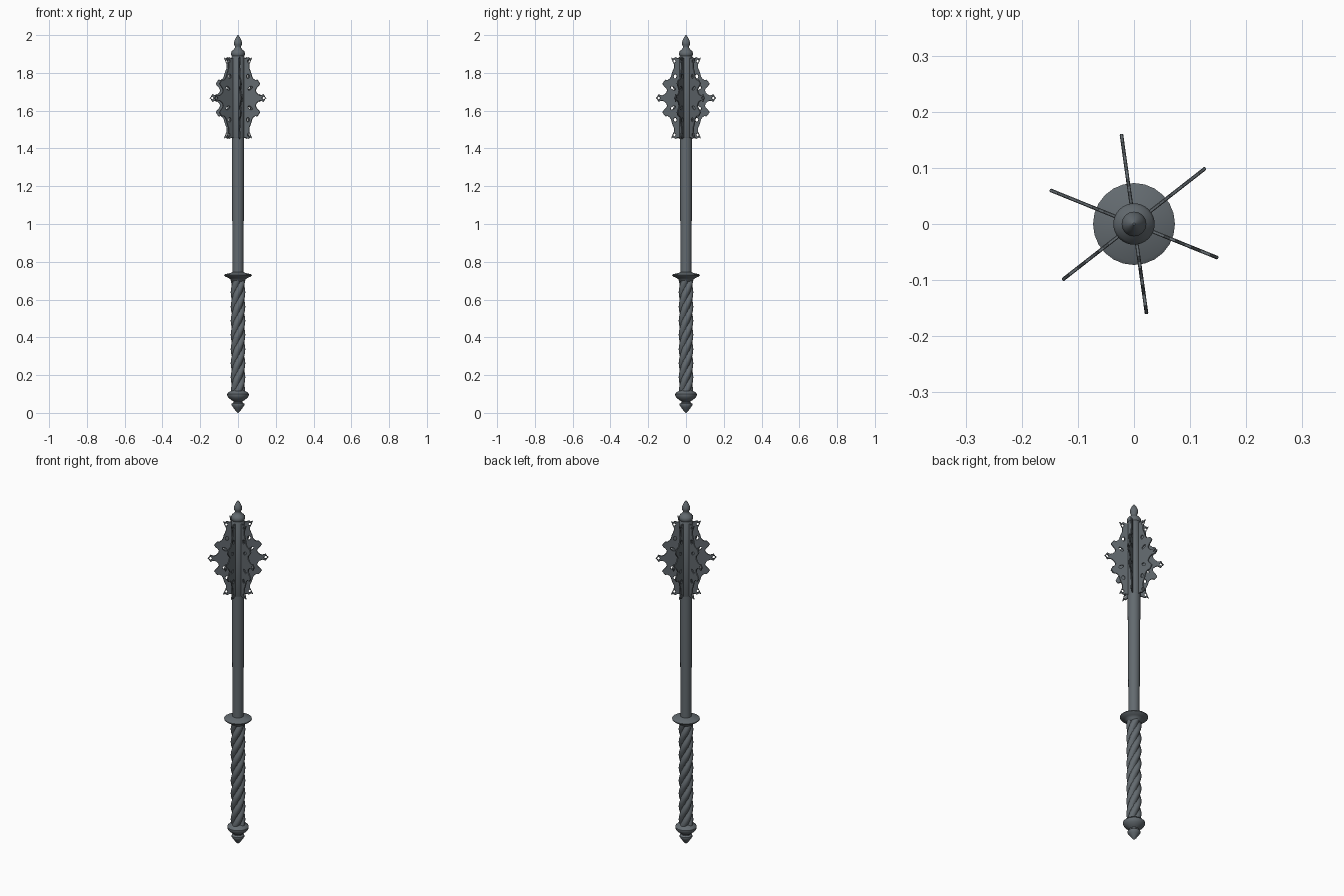
import bpy, math

if "Cube" in bpy.data.objects:
    bpy.data.objects.remove(bpy.data.objects["Cube"])

steel = bpy.data.materials.new("dark steel")
steel.diffuse_color = (0.125, 0.145, 0.16, 1)
steel.use_nodes = True
steel.node_tree.nodes["Principled BSDF"].inputs["Base Color"].default_value = steel.diffuse_color


def finish(ob, angle=40):
    ob.data.materials.clear()
    ob.data.materials.append(steel)
    bpy.ops.object.select_all(action='DESELECT')
    ob.select_set(True)
    bpy.context.view_layer.objects.active = ob
    bpy.ops.object.shade_smooth_by_angle(angle=math.radians(angle))


def tube(name, rings, radius, n=24):
    """Surface around z: rings are heights, radius(i, angle) gives the size."""
    verts, faces = [], []
    for i, z in enumerate(rings):
        for j in range(n):
            a = 2 * math.pi * j / n
            r = radius(i, a)
            verts.append((r * math.cos(a), r * math.sin(a), z))
    for i in range(len(rings) - 1):
        for j in range(n):
            k = (j + 1) % n
            faces.append((i*n + j, i*n + k, (i+1)*n + k, (i+1)*n + j))
    faces.append(tuple(reversed(range(n))))
    faces.append(tuple(range((len(rings)-1)*n, len(rings)*n)))
    me = bpy.data.meshes.new(name)
    me.from_pydata(verts, [], faces)
    ob = bpy.data.objects.new(name, me)
    bpy.context.collection.objects.link(ob)
    finish(ob)
    return ob


def lathe(name, prof):
    return tube(name, [p[1] for p in prof], lambda i, a: prof[i][0])


# Pommel with pointed bud and collar
lathe("pommel", [(.002, 0), (.012, .010), (.027, .030), (.034, .042), (.033, .049),
                 (.024, .056), (.024, .061), (.036, .068), (.050, .080), (.057, .092),
                 (.057, .101), (.050, .109), (.038, .115), (.030, .120)])

# Twisted four-strand grip
zs = [.11 + .6 * i / 96 for i in range(97)]
tube("twisted_grip", zs,
     lambda i, a: .027 + .0115 * abs(math.sin(2 * (a - 2 * math.pi * zs[i] / .30))) ** .8, 48)

# Guard disc
lathe("guard", [(.030, .695), (.038, .700), (.041, .708), (.052, .715), (.068, .722),
                (.073, .727), (.073, .731), (.066, .735), (.045, .739), (.030, .745)])

# Shaft and head core
lathe("shaft", [(.029, .735), (.030, .95), (.033, 1.40), (.033, 1.46)])
lathe("head_core", [(.033, 1.455), (.035, 1.46), (.035, 1.885), (.030, 1.893)])

# Finial
lathe("finial", [(.030, 1.885), (.036, 1.894), (.037, 1.905), (.033, 1.915), (.024, 1.923),
                 (.017, 1.932), (.016, 1.940), (.021, 1.949), (.022, 1.960), (.018, 1.973),
                 (.011, 1.987), (.002, 2.0)])

# Flange outline: upper half (radius, height from middle), mirrored below
MID = 1.667
upper = [(.162, 0), (.153, .008), (.147, .020), (.138, .017), (.128, .014), (.116, .019),
         (.105, .030), (.101, .042), (.108, .054), (.120, .066), (.126, .076),
         (.118, .088), (.110, .097), (.098, .096), (.088, .102), (.080, .114),
         (.076, .130), (.070, .146), (.064, .160), (.064, .176), (.069, .188),
         (.074, .200), (.080, .214), (.068, .209), (.058, .216), (.046, .211), (.028, .211)]
outline = upper + [(r, -z) for r, z in reversed(upper[1:])]


def oval(r, z, a, b, tilt=0):
    pts = []
    for k in range(10):
        t = 2 * math.pi * k / 10
        u, v = a * math.cos(t), b * math.sin(t)
        pts.append((r + u * math.cos(tilt) - v * math.sin(tilt),
                    z + u * math.sin(tilt) + v * math.cos(tilt)))
    return pts


# Pierced holes in each flange
holes = [[(.155, 0), (.146, .009), (.137, 0), (.146, -.009)]]
for s in (1, -1):
    holes += [oval(.070, s * .052, .014, .007, s * .6),
              oval(.058, s * .115, .008, .011),
              oval(.062, s * .195, .006, .008)]

for k in range(6):
    cu = bpy.data.curves.new("flange", 'CURVE')
    cu.dimensions = '2D'
    cu.fill_mode = 'BOTH'
    cu.extrude = .002
    cu.bevel_depth = .0012
    cu.bevel_resolution = 0
    cu.offset = -.0012
    for loop in [outline] + holes:
        sp = cu.splines.new('POLY')
        sp.points.add(len(loop) - 1)
        for p, (r, z) in zip(sp.points, loop):
            p.co = (r, z, 0, 1)
        sp.use_cyclic_u = True
    ob = bpy.data.objects.new(f"flange_{k + 1}", cu)
    bpy.context.collection.objects.link(ob)
    ob.location.z = MID
    ob.rotation_euler = (math.pi / 2, 0, math.radians(38 + 60 * k))
    bpy.ops.object.select_all(action='DESELECT')
    ob.select_set(True)
    bpy.context.view_layer.objects.active = ob
    bpy.ops.object.convert(target='MESH')
    finish(bpy.context.view_layer.objects.active, 30)
